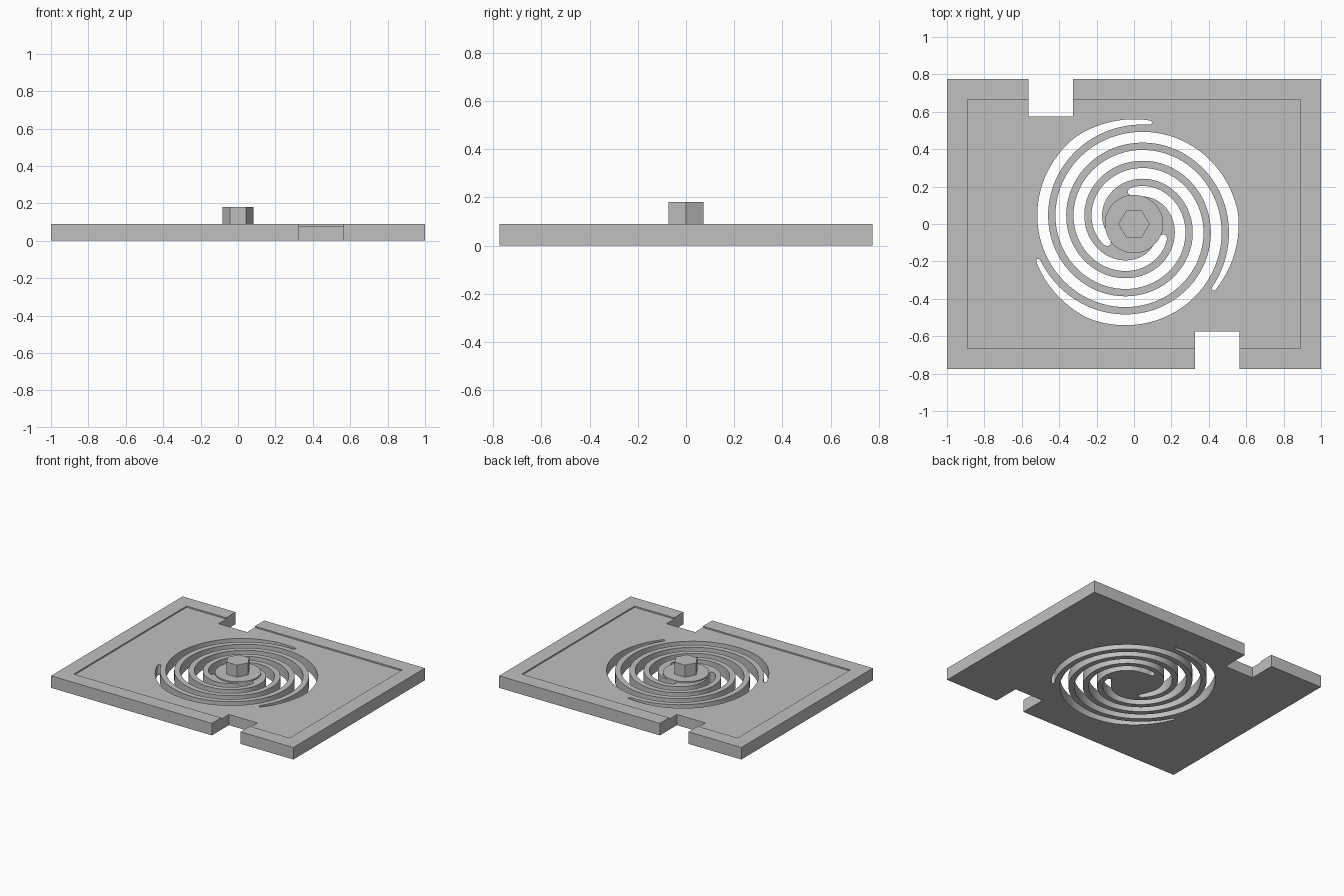
import bpy, bmesh, math
from mathutils import Matrix

cube = bpy.data.objects.get("Cube")
if cube:
    bpy.data.objects.remove(cube, do_unlink=True)

TOP, FLOOR = 0.09, 0.08          # rim height and recessed floor height
HUB_R, OUTER_R = 0.155, 0.56     # radial limits of the spiral slots
PITCH, SLOT_W = 0.0975, 0.058    # slot spacing and slot width
SWEEP = 501                      # degrees covered by one slot

grey = bpy.data.materials.new("plain grey")
grey.use_nodes = True
colour = (0.53, 0.53, 0.53, 1)
grey.diffuse_color = colour
grey.node_tree.nodes["Principled BSDF"].inputs["Base Color"].default_value = colour


def finish(bm, name):
    bmesh.ops.recalc_face_normals(bm, faces=bm.faces)
    mesh = bpy.data.meshes.new(name)
    bm.to_mesh(mesh)
    bm.free()
    mesh.materials.append(grey)
    obj = bpy.data.objects.new(name, mesh)
    bpy.context.collection.objects.link(obj)
    return obj


def box(name, x0, x1, y0, y1, z0, z1):
    bm = bmesh.new()
    place = Matrix.Translation(((x0 + x1) / 2, (y0 + y1) / 2, (z0 + z1) / 2))
    bmesh.ops.create_cube(bm, size=1, matrix=place @ Matrix.Diagonal((x1 - x0, y1 - y0, z1 - z0, 1)))
    return finish(bm, name)


def prism(name, radius, sides, z0, z1):
    bm = bmesh.new()
    bmesh.ops.create_cone(bm, cap_ends=True, segments=sides, radius1=radius, radius2=radius,
                          depth=z1 - z0, matrix=Matrix.Translation((0, 0, (z0 + z1) / 2)))
    return finish(bm, name)


def slot_edges(phi):
    """Inner and outer radius of a slot, clipped to the limits and rounded at both tips."""
    outer = 0.515 + PITCH * (100 - phi) / 120
    inner = max(outer - SLOT_W, HUB_R)
    outer = min(outer, OUTER_R)
    mid, half = (inner + outer) / 2, (outer - inner) / 2
    reach = math.radians(min(phi, SWEEP - phi)) * mid
    t = min(reach / half, 1)
    half *= max(math.sqrt(1 - (1 - t) ** 2), 0.2)
    return mid - half, mid + half


def spiral_slot(name, start):
    """Solid spiral strip used to cut one slot."""
    phis = [0, 0.2, 0.6, 1.2] + list(range(4, SWEEP - 8, 4)) + [SWEEP - d for d in (6, 4, 2, 1, 0)]
    bm = bmesh.new()
    rows = []
    for phi in phis:
        a = math.radians(start + phi)
        rows.append([bm.verts.new((r * math.cos(a), r * math.sin(a), -0.1)) for r in slot_edges(phi)])
    for (a, b), (c, d) in zip(rows, rows[1:]):
        bm.faces.new((a, b, d, c))
    grown = bmesh.ops.extrude_face_region(bm, geom=bm.faces[:])["geom"]
    bmesh.ops.translate(bm, vec=(0, 0, 0.4), verts=[g for g in grown if isinstance(g, bmesh.types.BMVert)])
    return finish(bm, name)


def combine(target, tool, operation):
    mod = target.modifiers.new(operation, "BOOLEAN")
    mod.operation, mod.object, mod.solver = operation, tool, "EXACT"
    bpy.context.view_layer.objects.active = target
    bpy.ops.object.modifier_apply(modifier=mod.name)
    bpy.data.objects.remove(tool, do_unlink=True)


# Plate with its shallow recess
plate = box("spring_plate", -1, 1, -0.775, 0.775, 0, TOP)
combine(plate, box("recess_cutter", -0.89, 0.89, -0.665, 0.665, FLOOR, 0.3), "DIFFERENCE")

# Edge notches, one at the front and one at the back
for s in (-1, 1):
    xs, ys = sorted((s * 0.327, s * 0.563)), sorted((-s * 0.575, -s * 0.9))
    combine(plate, box("notch_cutter", *xs, *ys, -0.1, 0.3), "DIFFERENCE")

# Round hub in the middle, then the three spiral slots around it
combine(plate, prism("hub", HUB_R + 0.001, 96, 0.04, TOP), "UNION")
for i in range(3):
    combine(plate, spiral_slot("slot_cutter", 80 + 120 * i), "DIFFERENCE")

# Hexagonal post, with corners pointing left and right
post = prism("hex_post", 0.084, 6, TOP - 0.01, 0.18)
post.data.transform(Matrix.Rotation(math.radians(30), 4, "Z"))

# Keep the corners facing along x whatever the primitive's starting angle
if max(v.co.x for v in post.data.vertices) < 0.08:
    post.data.transform(Matrix.Rotation(math.radians(30), 4, "Z"))

# Smooth the curved slot walls and keep edges sharp
bpy.ops.object.select_all(action="DESELECT")
plate.select_set(True)
bpy.context.view_layer.objects.active = plate
bpy.ops.object.shade_smooth_by_angle(angle=math.radians(30))
